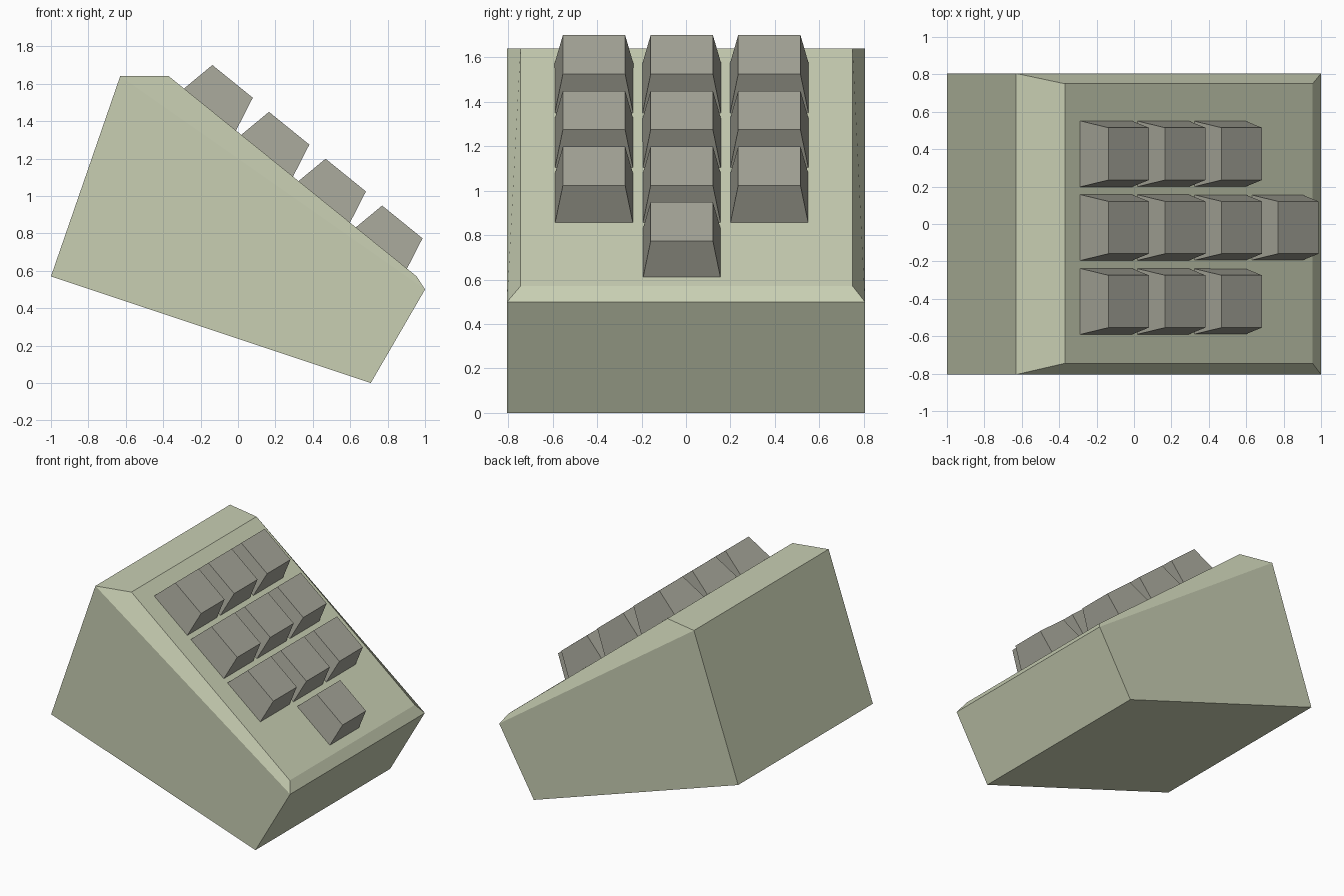
import bpy, bmesh

if "Cube" in bpy.data.objects:
    bpy.data.objects.remove(bpy.data.objects["Cube"])


def material(name, color):
    m = bpy.data.materials.new(name)
    m.diffuse_color = (*color, 1)
    m.use_nodes = True
    m.node_tree.nodes["Principled BSDF"].inputs["Base Color"].default_value = m.diffuse_color
    return m


def mesh_object(name, verts, faces, mat, location=(0, 0, 0)):
    me = bpy.data.meshes.new(name)
    me.from_pydata(verts, [], faces)
    bm = bmesh.new()
    bm.from_mesh(me)
    bmesh.ops.recalc_face_normals(bm, faces=bm.faces)
    bm.to_mesh(me)
    bm.free()
    me.materials.append(mat)
    ob = bpy.data.objects.new(name, me)
    ob.location = location
    bpy.context.collection.objects.link(ob)
    return ob


body_mat = material("body_green", (0.58, 0.62, 0.45))
key_mat = material("key_grey", (0.38, 0.38, 0.32))

# Wedge housing: four-sided side profile plus a bevelled, sloping key panel
profile = [(-1, 0.57), (0.71, 0), (1, 0.5), (-0.63, 1.64)]
panel = [(0.955, 0.57), (-0.37, 1.64)]
verts = [(x, y, z) for y in (-0.805, 0.805) for x, z in profile]
verts += [(x, y, z) for y in (-0.745, 0.75) for x, z in panel]
faces = [(0, 1, 2, 3), (4, 5, 6, 7),                        # sides
         (0, 1, 5, 4), (1, 2, 6, 5), (3, 0, 4, 7),          # base, nose, back
         (2, 6, 10, 8), (3, 7, 11, 9),                      # lower and upper bevels
         (2, 8, 9, 3), (6, 10, 11, 7),                      # side bevels
         (8, 10, 11, 9)]                                    # key panel
mesh_object("housing", verts, faces, body_mat)

# Tapered keys: three columns of three, with one extra key below the middle
base = [(-0.29, 1.573), (-0.012, 1.347)]
top = [(-0.137, 1.70), (0.079, 1.525)]
key_verts = []
for (a, b), half in ((base, 0.177), (top, 0.14)):
    key_verts += [(a[0], -half, a[1]), (b[0], -half, b[1]),
                  (b[0], half, b[1]), (a[0], half, a[1])]
key_faces = [(0, 1, 2, 3), (4, 5, 6, 7)]
key_faces += [(i, (i + 1) % 4, (i + 1) % 4 + 4, i + 4) for i in range(4)]
for side, y, count in (("left", -0.414, 3), ("middle", -0.019, 4), ("right", 0.375, 3)):
    for row in range(count):
        mesh_object(f"key_{side}_{row + 1}", key_verts, key_faces, key_mat,
                    (0.3025 * row, y, -0.2505 * row))
